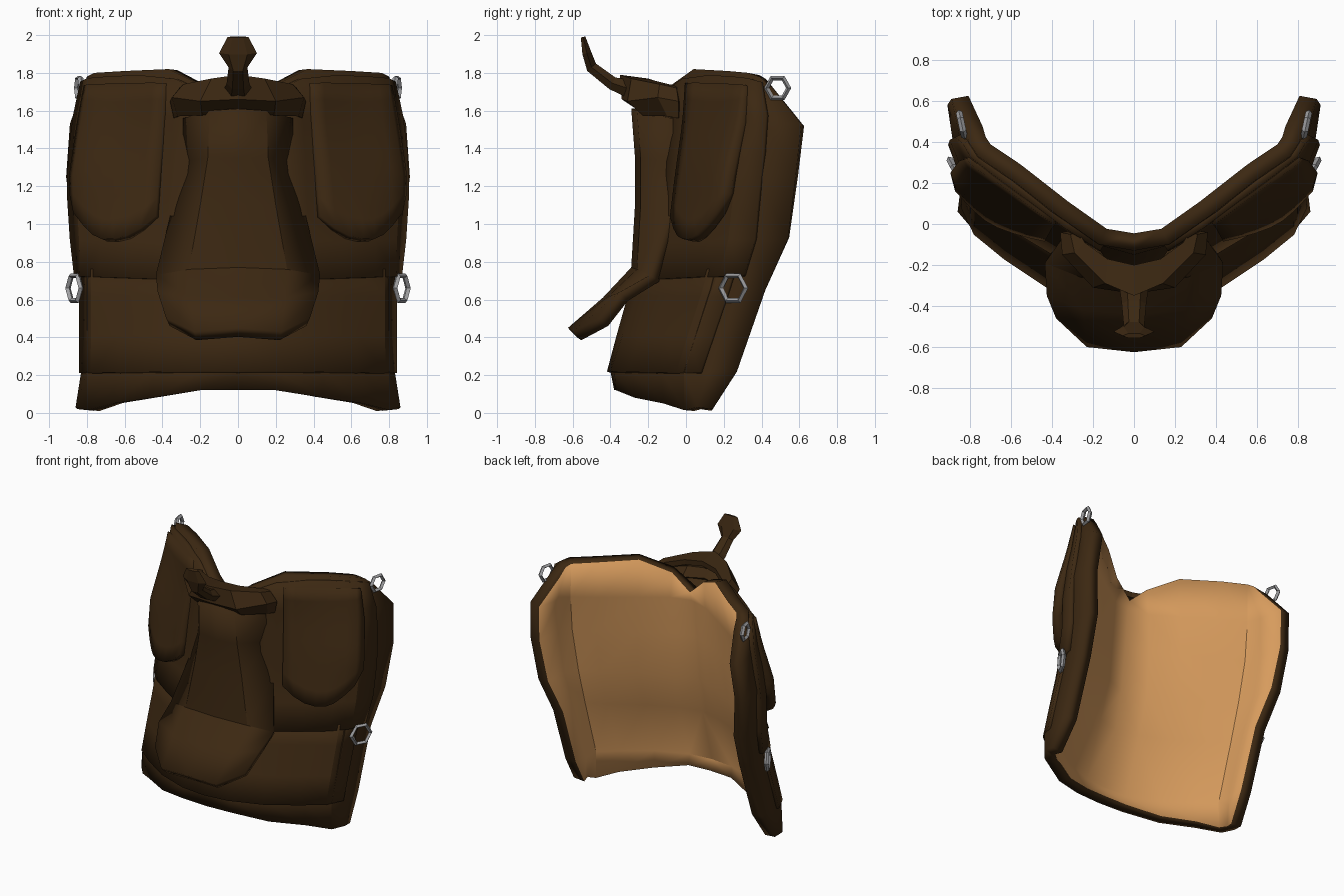
import bpy, bmesh, math
from mathutils import Vector, Matrix

if "Cube" in bpy.data.objects:
    bpy.data.objects.remove(bpy.data.objects["Cube"])


def mat(name, col):
    m = bpy.data.materials.new(name)
    m.diffuse_color = (*col, 1)
    m.use_nodes = True
    m.node_tree.nodes["Principled BSDF"].inputs["Base Color"].default_value = m.diffuse_color
    return m


LEATHER = mat("dark leather", (0.045, 0.021, 0.006))
LINING = mat("tan lining", (0.68, 0.33, 0.11))
STEEL = mat("grey steel", (0.35, 0.35, 0.36))


def make(name, bm, mats, mirror=False, thick=0, inner=0, smooth=None):
    me = bpy.data.meshes.new(name)
    bm.to_mesh(me)
    bm.free()
    ob = bpy.data.objects.new(name, me)
    bpy.context.collection.objects.link(ob)
    for m in mats:
        me.materials.append(m)
    if mirror:
        mo = ob.modifiers.new("mirror", 'MIRROR')
        mo.merge_threshold = 0.002
        mo.use_clip = True
    if thick:
        so = ob.modifiers.new("thickness", 'SOLIDIFY')
        so.thickness = thick
        so.offset = -1
        so.material_offset = inner
    if smooth:
        bpy.ops.object.select_all(action='DESELECT')
        ob.select_set(True)
        bpy.context.view_layer.objects.active = ob
        bpy.ops.object.shade_smooth_by_angle(angle=math.radians(smooth))
    return ob


def sheet(rows):
    """Grid of points turned into faces whose normals point forward (-y)."""
    bm = bmesh.new()
    g = [[bm.verts.new(p) for p in r] for r in rows]
    for a, b in zip(g, g[1:]):
        for i in range(len(a) - 1):
            bm.faces.new((a[i], a[i + 1], b[i + 1], b[i]))
    bm.normal_update()
    if sum(f.normal.y * f.calc_area() for f in bm.faces) > 0:
        bmesh.ops.reverse_faces(bm, faces=bm.faces)
    return bm


# Half cross-sections of the blanket (x, y), from spine to side edge
Z = [1.80, 1.53, 1.25, 0.92, 0.65, 0.22, 0.08]
SEC = [
    [(0, -.13), (.17, -.10), (.37, .04), (.60, .22), (.76, .33), (.80, .39), (.82, .46)],
    [(0, -.15), (.18, -.10), (.38, .03), (.60, .18), (.79, .30), (.85, .42), (.89, .61)],
    [(0, -.18), (.20, -.11), (.40, .00), (.65, .15), (.82, .24), (.88, .38), (.91, .58)],
    [(0, -.22), (.20, -.14), (.42, -.03), (.65, .10), (.80, .20), (.86, .35), (.87, .54)],
    [(0, -.28), (.20, -.23), (.42, -.13), (.65, .02), (.80, .13), (.83, .27), (.83, .42)],
    [(0, -.40), (.20, -.38), (.45, -.28), (.66, -.13), (.80, -.01), (.83, .12), (.83, .27)],
    [(0, -.38), (.20, -.37), (.45, -.27), (.66, -.12), (.80, -.01), (.86, .06), (.85, .14)],
]
TOP = [1.60, 1.72, 1.82, 1.81, 1.80, 1.78, 1.72]
BOTTOM = [.12, .12, .08, .05, .015, .03, .02]


def knot(r, c):
    z = TOP[c] if r == 0 else BOTTOM[c] if r == 6 else Z[r]
    return Vector((*SEC[r][c], z))


def surf(u, v, off=0.0):
    """Point on the blanket at column u, row v, pushed outward by off."""
    def at(u, v):
        c, r = min(5, max(0, int(u))), min(5, max(0, int(v)))
        s, t = u - c, v - r
        return knot(r, c).lerp(knot(r, c + 1), s).lerp(
            knot(r + 1, c).lerp(knot(r + 1, c + 1), s), t)
    p, e = at(u, v), 0.4
    n = (at(u + e, v) - at(u - e, v)).cross(at(u, v + e) - at(u, v - e)).normalized()
    if n.y > 0 and abs(n.y) > 0.05:
        n = -n
    if u == 0:
        n.x = 0
    return p + n * off


# Blanket, tan on the inside
make("blanket", sheet([[knot(r, c) for c in range(7)] for r in range(7)]),
     [LEATHER, LINING], True, 0.085, 1, 25)


# Leather layers that follow the blanket
def layer(name, u0, u1, v0, v1, off, nu, nv, thick, smooth=25):
    rows = []
    for j in range(nv + 1):
        row = []
        for i in range(nu + 1):
            s, t = i / nu, j / nv
            u = u0 + (u1 - u0) * s
            v = v0 + (v1(s) - v0) * t
            row.append(surf(u, v, off(s, t)))
        rows.append(row)
    make(name, sheet(rows), [LEATHER], True, thick, 0, smooth)


layer("upper_skirt", 0.9, 5.1, 0.1, lambda s: 3.72 + 0.12 * (1 - s),
      lambda s, t: 0.03, 5, 5, 0.05)
layer("lower_skirt", 0, 4.7, 3.6, lambda s: 5.05,
      lambda s, t: 0.02, 5, 3, 0.04)
layer("fender", 1.95, 4.3, 0.25, lambda s: 3.08 - 2.4 * (s - 0.42) ** 2,
      lambda s, t: 0.045 + 0.065 * t * math.sin(math.pi * (0.12 + 0.76 * s)), 8, 8, 0.07, 35)

# Seat with upturned back rest
make("seat", sheet([
    [(0, -.625, .45), (.23, -.60, .43), (.38, -.46, .50)],
    [(0, -.44, .61), (.25, -.42, .61), (.425, -.35, .64)],
    [(0, -.29, .77), (.26, -.26, .76), (.435, -.19, .73)],
    [(0, -.27, 1.1), (.20, -.24, 1.1), (.35, -.07, 1.08)],
    [(0, -.27, 1.35), (.16, -.24, 1.35), (.295, -.05, 1.33)],
    [(0, -.29, 1.61), (.15, -.26, 1.60), (.29, -.08, 1.56)],
]), [LEATHER], True, 0.065, 0, 20)

# Pommel arch
make("pommel", sheet([
    [(0, -.25, 1.60), (.19, -.23, 1.575), (.32, -.10, 1.57), (.34, -.04, 1.56)],
    [(0, -.34, 1.66), (.20, -.31, 1.65), (.35, -.15, 1.67), (.36, -.04, 1.65)],
    [(0, -.35, 1.79), (.14, -.29, 1.77), (.29, -.14, 1.74), (.31, -.05, 1.72)],
    [(0, -.20, 1.77), (.13, -.17, 1.76), (.24, -.09, 1.74), (.27, -.04, 1.73)],
]), [LEATHER], True, 0.04)

# Horn: six-sided sections (y, z, half width, half depth) along a bent path
PATH = [(-.28, 1.71, .075, .06), (-.39, 1.745, .06, .04), (-.50, 1.83, .05, .035),
        (-.525, 1.905, .10, .028), (-.545, 1.99, .055, .014)]
bm = bmesh.new()
rings = []
for i, (y, z, hx, hd) in enumerate(PATH):
    a, b = PATH[max(0, i - 1)], PATH[min(4, i + 1)]
    d = Vector((0, b[0] - a[0], b[1] - a[1])).normalized()
    n = Vector((0, d.z, -d.y))
    rings.append([bm.verts.new(Vector((0, y, z)) + Vector((hx * math.cos(k), 0, 0))
                               + n * hd * math.sin(k))
                  for k in (j * math.pi / 3 for j in range(6))])
for a, b in zip(rings, rings[1:]):
    for j in range(6):
        bm.faces.new((a[j], a[(j + 1) % 6], b[(j + 1) % 6], b[j]))
bm.faces.new(rings[0])
bm.faces.new(rings[-1])
bmesh.ops.recalc_face_normals(bm, faces=bm.faces)
make("horn", bm, [LEATHER])


# Steel rings: six-sided hoops with square section
def hoop(name, loc, radius, turn):
    bm = bmesh.new()
    m = Matrix.Translation(loc) @ Matrix.Rotation(turn, 4, 'Z')
    rs = []
    for i in range(6):
        a = i * math.pi / 3
        rs.append([bm.verts.new(m @ Vector((dx, (radius + dr) * math.cos(a),
                                            (radius + dr) * math.sin(a))))
                   for dx, dr in ((.016, 0), (0, .014), (-.016, 0), (0, -.014))])
    for i in range(6):
        a, b = rs[i], rs[(i + 1) % 6]
        for j in range(4):
            bm.faces.new((a[j], a[(j + 1) % 4], b[(j + 1) % 4], b[j]))
    bmesh.ops.recalc_face_normals(bm, faces=bm.faces)
    make(name, bm, [STEEL], True)


hoop("lower_ring", (0.865, 0.25, 0.66), 0.075, math.radians(-28))
hoop("upper_ring", (0.84, 0.485, 1.72), 0.06, math.radians(-12))
